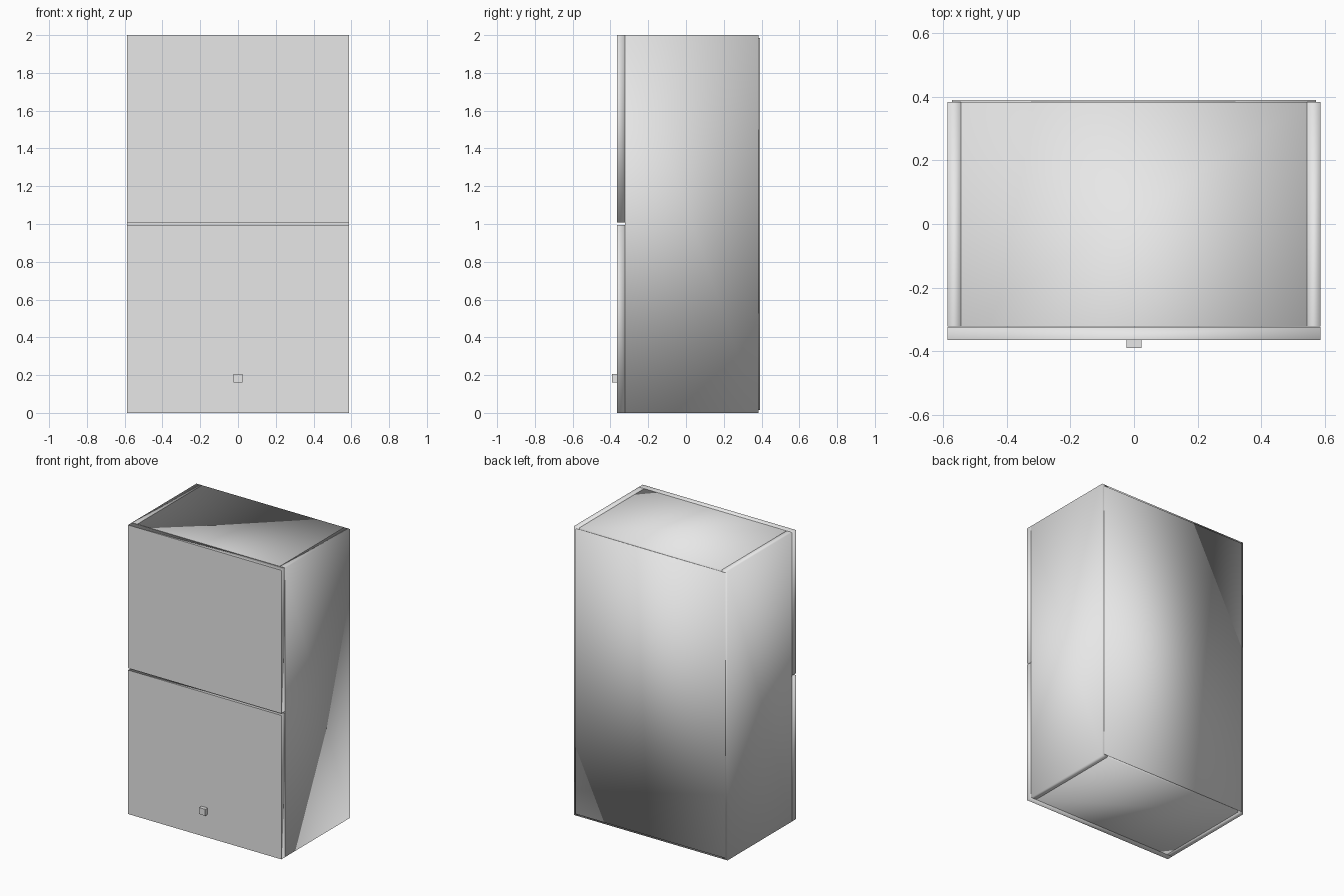
import bpy
import bmesh
from mathutils import Vector

if "Cube" in bpy.data.objects:
    bpy.data.objects.remove(bpy.data.objects["Cube"], do_unlink=True)

GREY = (0.8, 0.8, 0.8, 1.0)
paint = bpy.data.materials.new("light_grey")
paint.use_nodes = True
paint.diffuse_color = GREY
for node in paint.node_tree.nodes:
    if node.type == "BSDF_PRINCIPLED":
        node.inputs["Base Color"].default_value = GREY


def panel(name, low, high, soft=True):
    """Box between two corners; soft panels shade smoothly except on the front."""
    low, high = Vector(low), Vector(high)
    size, centre = high - low, (low + high) / 2
    bm = bmesh.new()
    bmesh.ops.create_cube(bm, size=1)
    bmesh.ops.scale(bm, vec=size, verts=bm.verts)
    bm.normal_update()
    for face in bm.faces:
        face.smooth = soft and face.normal.y > -0.5
    mesh = bpy.data.meshes.new(name)
    bm.to_mesh(mesh)
    bm.free()
    mesh.materials.append(paint)
    obj = bpy.data.objects.new(name, mesh)
    obj.location = centre
    bpy.context.collection.objects.link(obj)
    return obj


# Main dimensions
HALF_W, HEIGHT, BOARD = 0.587, 2.0, 0.042
FRONT, REAR = -0.322, 0.384
INNER = HALF_W - BOARD

# Side panels
for name, x in (("left_side", INNER), ("right_side", -HALF_W)):
    panel(name, (x, FRONT, 0), (x + BOARD, REAR, HEIGHT))

# Bottom, middle shelf and top between the sides
for name, z in (("bottom_panel", 0), ("middle_shelf", (HEIGHT - BOARD) / 2),
                ("top_panel", HEIGHT - BOARD)):
    panel(name, (-INNER, FRONT, z), (INNER, REAR, z + BOARD))

# Thin back sheet, slightly inset from the outline
INSET = 0.014
panel("back_panel", (INSET - HALF_W, REAR, INSET),
      (HALF_W - INSET, REAR + 0.007, HEIGHT - INSET))

# Two door fronts with a narrow gap between them
DOOR_FRONT, DOOR_BACK = -0.365, FRONT - 0.002
for name, z0, z1 in (("lower_door", 0, 0.996), ("upper_door", 1.009, HEIGHT)):
    panel(name, (-HALF_W, DOOR_FRONT, z0), (HALF_W, DOOR_BACK, z1))

# Small square knob on the lower door
panel("door_knob", (-0.023, -0.391, 0.16), (0.023, DOOR_FRONT, 0.205), soft=False)
